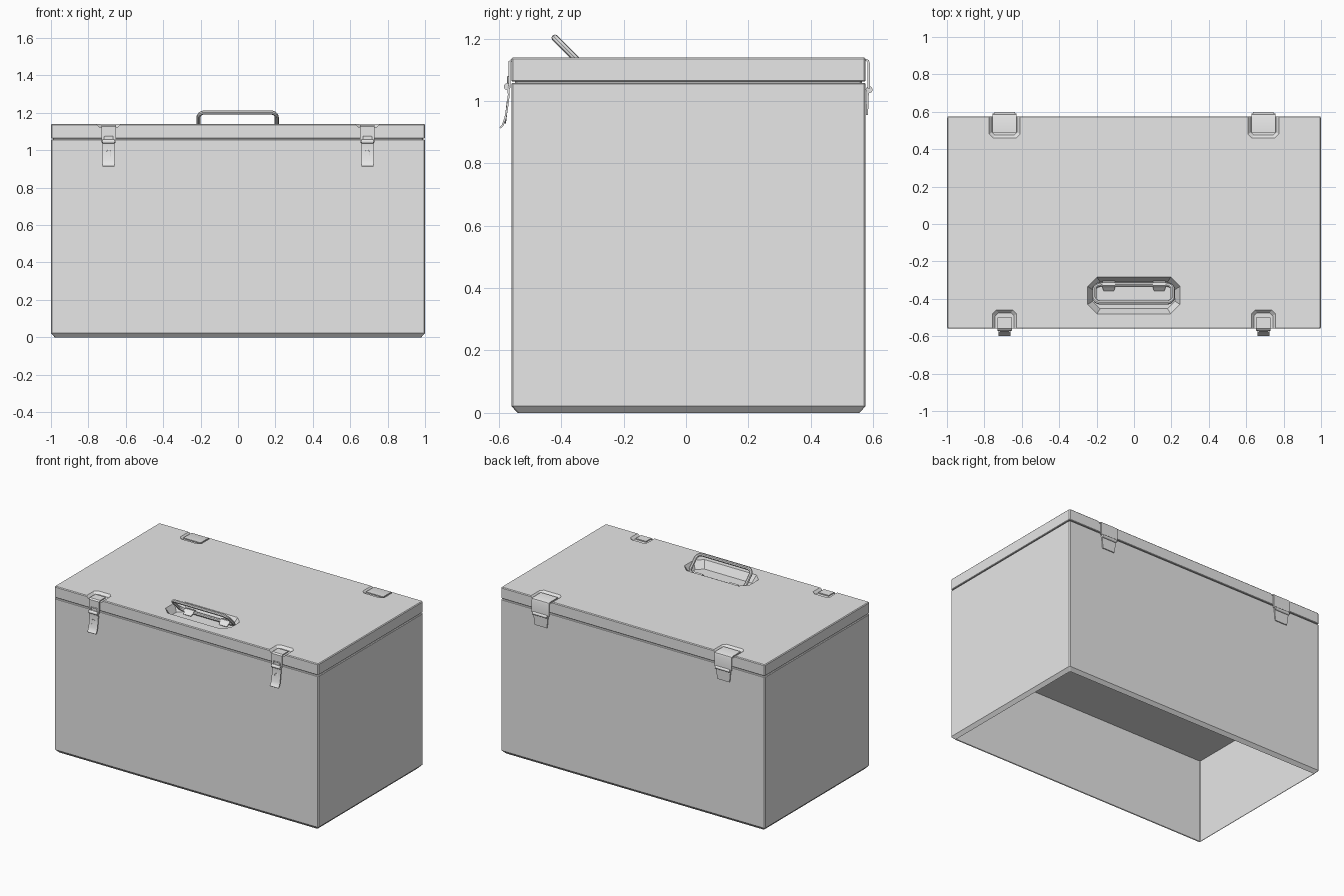
import bpy, bmesh, math
from mathutils import Vector

if "Cube" in bpy.data.objects:
    bpy.data.objects.remove(bpy.data.objects["Cube"])

grey = bpy.data.materials.new("light grey metal")
grey.diffuse_color = (0.8, 0.8, 0.8, 1)
grey.use_nodes = True
grey.node_tree.nodes["Principled BSDF"].inputs["Base Color"].default_value = grey.diffuse_color


def make(name, bm):
    bmesh.ops.recalc_face_normals(bm, faces=bm.faces[:])
    me = bpy.data.meshes.new(name)
    bm.to_mesh(me)
    bm.free()
    me.materials.append(grey)
    ob = bpy.data.objects.new(name, me)
    bpy.context.collection.objects.link(ob)
    return ob


def activate(ob):
    bpy.ops.object.select_all(action='DESELECT')
    ob.select_set(True)
    bpy.context.view_layer.objects.active = ob


def smooth(ob):
    activate(ob)
    bpy.ops.object.shade_smooth_by_angle(angle=math.radians(40))


def ring(x0, x1, y0, y1, c, z):
    """Rectangle with cut corners at height z."""
    return [(x0 + c, y0, z), (x1 - c, y0, z), (x1, y0 + c, z), (x1, y1 - c, z),
            (x1 - c, y1, z), (x0 + c, y1, z), (x0, y1 - c, z), (x0, y0 + c, z)]


def loft(name, rings, bottom=True, top=True):
    bm = bmesh.new()
    vs = [[bm.verts.new(p) for p in r] for r in rings]
    n = len(vs[0])
    for a, b in zip(vs, vs[1:]):
        for i in range(n):
            j = (i + 1) % n
            bm.faces.new((a[i], a[j], b[j], b[i]))
    if bottom:
        bm.faces.new(vs[0][::-1])
    if top:
        bm.faces.new(vs[-1])
    return make(name, bm)


def strip(name, cx, path, thick=0.007):
    """Bent sheet: path of (y, z, half width), thickened."""
    bm = bmesh.new()
    rows = [(bm.verts.new((cx - w, y, z)), bm.verts.new((cx + w, y, z))) for y, z, w in path]
    for a, b in zip(rows, rows[1:]):
        bm.faces.new((a[0], a[1], b[1], b[0]))
    ob = make(name, bm)
    m = ob.modifiers.new("thickness", 'SOLIDIFY')
    m.thickness, m.offset = thick, 0
    activate(ob)
    bpy.ops.object.modifier_apply(modifier=m.name)
    return ob


def tube(name, pts, r, sides=1):
    """Closed round bar along points."""
    cu = bpy.data.curves.new(name, 'CURVE')
    cu.dimensions = '3D'
    cu.bevel_depth, cu.bevel_resolution = r, sides
    sp = cu.splines.new('POLY')
    sp.points.add(len(pts) - 1)
    for p, q in zip(sp.points, pts):
        p.co = (*q, 1)
    sp.use_cyclic_u = True
    ob = bpy.data.objects.new(name, cu)
    bpy.context.collection.objects.link(ob)
    cu.materials.append(grey)
    activate(ob)
    bpy.ops.object.convert(target='MESH')
    smooth(bpy.context.object)


def pin(name, cx, y, z, r, length):
    bpy.ops.mesh.primitive_cylinder_add(vertices=12, radius=r, depth=length,
                                        location=(cx, y, z), rotation=(0, math.pi / 2, 0))
    ob = bpy.context.object
    ob.name = name
    ob.data.materials.append(grey)
    smooth(ob)


def round_loop(w, h, r, steps=5):
    """Rounded rectangle outline, half sizes w and h."""
    out = []
    for k, (sx, sy) in enumerate([(1, 1), (-1, 1), (-1, -1), (1, -1)]):
        for i in range(steps + 1):
            a = math.pi / 2 * (k + i / steps)
            out.append((sx * (w - r) + r * math.cos(a), sy * (h - r) + r * math.sin(a)))
    return out


Y0, Y1 = -0.56, 0.576
TOP = 1.14


def shell(i, z):
    return ring(-1 + i, 1 - i, Y0 + i, Y1 - i, 0.006, z)


# box body: open underneath, chamfered foot, narrow neck below the lid
loft("box_body", [shell(0.02, 0), shell(0, 0.022), shell(0, 1.054), shell(0.004, 1.058),
                  shell(0.012, 1.058), shell(0.012, 1.07)], bottom=False, top=False)
# raised inner floor
bm = bmesh.new()
bm.faces.new([bm.verts.new(p) for p in shell(0.001, 0.59)])
make("inner_floor", bm)

# lid with sunken pockets
lid = loft("lid", [shell(0.003, 1.063), shell(0, 1.066), shell(0, TOP - 0.005), shell(0.005, TOP)])


def pocket(x0, x1, y0, y1, c, depth, slope):
    cut = loft("pocket_cutter", [
        ring(x0 + slope, x1 - slope, y0 + slope, y1 - slope, c * 0.8, TOP - depth),
        ring(x0, x1, y0, y1, c, TOP),
        ring(x0, x1, y0, y1, c, TOP + 0.03)])
    cut.hide_render = True
    m = lid.modifiers.new("pocket", 'BOOLEAN')
    m.operation, m.solver, m.object = 'DIFFERENCE', 'EXACT', cut
    activate(lid)
    bpy.ops.object.modifier_apply(modifier=m.name)
    bpy.data.objects.remove(cut)


pocket(-0.248, 0.246, -0.48, -0.284, 0.05, 0.05, 0.027)
for s in (-1, 1):
    cx = 0.692 * s
    pocket(cx - 0.065, cx + 0.065, -0.66, -0.46, 0.02, 0.016, 0.015)
    pocket(cx - 0.082, cx + 0.082, 0.46, 0.68, 0.02, 0.016, 0.015)

    # front latch: hooked plate, pin and curved lever
    strip("latch_plate", cx, [(-0.50, 1.131, 0.039), (-0.558, 1.131, 0.039), (-0.566, 1.125, 0.039),
                              (-0.566, 1.05, 0.039), (-0.57, 1.04, 0.034)])
    pin("latch_pin", cx, -0.573, 1.046, 0.011, 0.066)
    lever = [(-0.571, 1.05, 0.033), (-0.568, 1.02, 0.033), (-0.573, 0.98, 0.033),
             (-0.579, 0.945, 0.033), (-0.588, 0.922, 0.033), (-0.596, 0.914, 0.033)]
    smooth(strip("latch_lever", cx, lever, 0.006))
    tube("latch_catch", [(cx + x, -0.57, 1.066 + z) for x, z in round_loop(0.024, 0.011, 0.005, 2)], 0.004)
    tube("lever_slot_rim", [(cx + x, -0.5755 - 0.12 * -z, 0.966 + z)
                            for x, z in round_loop(0.012, 0.036, 0.0119, 4)], 0.003)

    # back hinge: wrapped upper leaf, knuckle and tapered lower leaf
    smooth(strip("hinge_upper_leaf", cx, [(0.49, 1.132, 0.065), (0.574, 1.132, 0.065), (0.583, 1.129, 0.065),
                                          (0.586, 1.12, 0.065), (0.586, 1.04, 0.065)]))
    pin("hinge_knuckle", cx, 0.587, 1.036, 0.011, 0.11)
    strip("hinge_lower_leaf", cx, [(0.583, 1.035, 0.056), (0.58, 0.955, 0.046)])

# carrying handle: tilted closed loop with two clips at its hinge bar
mid, tilt = Vector((0, -0.372, 1.154)), Vector((0, -1, 1)).normalized()
tube("carry_handle", [mid + tilt * v + Vector((u - 0.002, 0, 0))
                      for u, v in round_loop(0.209, 0.068, 0.035, 6)], 0.011, 2)
for s in (-1, 1):
    strip("handle_clip", 0.135 * s, [(-0.355, 1.093, 0.028), (-0.338, 1.108, 0.034), (-0.328, 1.12, 0.034),
                                     (-0.314, 1.118, 0.034), (-0.308, 1.095, 0.034)], 0.006)
